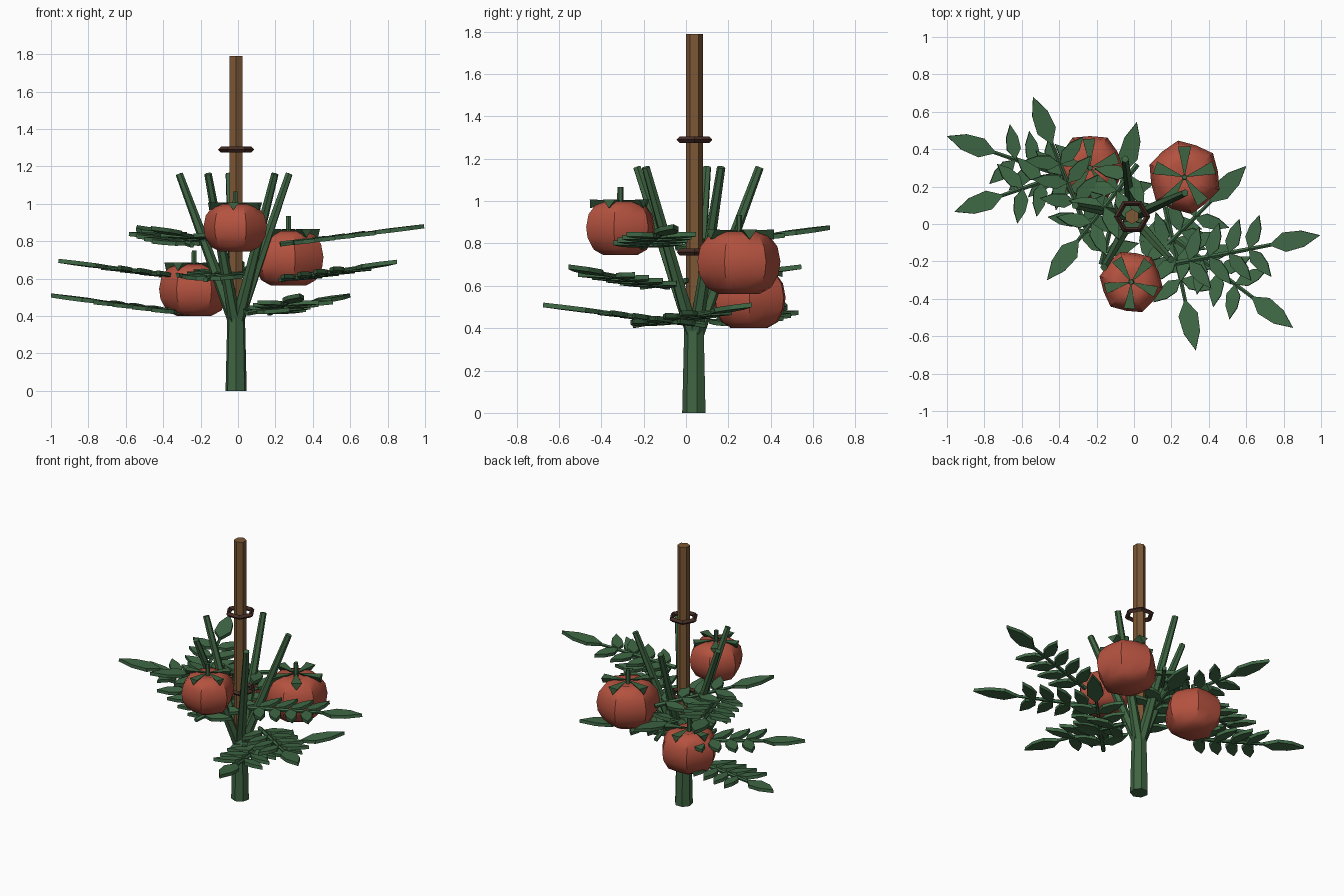
import bpy, bmesh
from math import sin, cos, pi, radians
from mathutils import Vector, Matrix

if "Cube" in bpy.data.objects:
    bpy.data.objects.remove(bpy.data.objects["Cube"])

CX, CY = -0.01, 0.04          # plant axis


def mat(name, rgb):
    m = bpy.data.materials.new(name)
    m.diffuse_color = (*rgb, 1)
    m.use_nodes = True
    m.node_tree.nodes["Principled BSDF"].inputs["Base Color"].default_value = m.diffuse_color
    return m


LEAF = mat("leaf_green", (0.05, 0.14, 0.06))
STEM = mat("stem_green", (0.05, 0.13, 0.055))
RED = mat("fruit_red", (0.46, 0.085, 0.05))
WOOD = mat("wood", (0.20, 0.095, 0.035))
TWINE = mat("twine", (0.06, 0.025, 0.018))


def finish(name, bm, material, smooth=False):
    bmesh.ops.recalc_face_normals(bm, faces=bm.faces)
    me = bpy.data.meshes.new(name)
    bm.to_mesh(me)
    bm.free()
    me.materials.append(material)
    for p in me.polygons:
        p.use_smooth = smooth
    ob = bpy.data.objects.new(name, me)
    bpy.context.collection.objects.link(ob)
    return ob


def rod(bm, a, b, r1, r2, sides=6):
    a, b = Vector(a), Vector(b)
    d = b - a
    m = Matrix.Translation((a + b) / 2) @ d.to_track_quat('Z', 'Y').to_matrix().to_4x4()
    bmesh.ops.create_cone(bm, cap_ends=True, segments=sides, radius1=r1, radius2=r2,
                          depth=d.length, matrix=m)


def loft(bm, rings):
    """Bridge closed rings of points and cap both ends."""
    vs = [[bm.verts.new(p) for p in ring] for ring in rings]
    n = len(vs[0])
    for a, b in zip(vs, vs[1:]):
        for i in range(n):
            j = (i + 1) % n
            bm.faces.new((a[i], a[j], b[j], b[i]))
    bm.faces.new(vs[0][::-1])
    bm.faces.new(vs[-1])


def leaflet(bm, frame, s, angle, length, width):
    m = frame @ Matrix.Translation((s, 0, 0)) @ Matrix.Rotation(angle, 4, 'Z')
    half = [(0.3, 0.5), (0.65, 0.42)]
    outline = ([(0, 0)] + [(u, -v) for u, v in half] + [(1, 0)] + [(u, v) for u, v in half[::-1]])
    loft(bm, [[m @ Vector((u * length, v * width, z)) for u, v in outline]
              for z in (-0.011, 0.011)])


# support stake and its ties
bm = bmesh.new()
rod(bm, (CX, CY, 0.02), (CX, CY, 1.79), 0.04, 0.04)
finish("stake", bm, WOOD)
for i, z in enumerate((0.76, 1.29)):
    bm = bmesh.new()
    rings = 6
    grid = [[bm.verts.new((CX + (0.081 + 0.016 * cos(q * pi / 2)) * cos(a * 2 * pi / rings),
                           CY + (0.081 + 0.016 * cos(q * pi / 2)) * sin(a * 2 * pi / rings),
                           z + 0.016 * sin(q * pi / 2))) for q in range(4)] for a in range(rings)]
    for a in range(rings):
        for q in range(4):
            b, p = (a + 1) % rings, (q + 1) % 4
            bm.faces.new((grid[a][q], grid[b][q], grid[b][p], grid[a][p]))
    finish(f"stake_tie_{i + 1}", bm, TWINE)

# main stem with five spreading branches
bm = bmesh.new()
rod(bm, (CX, CY, 0), (CX, CY, 0.42), 0.058, 0.048, 7)
finish("main_stem", bm, STEM)
for i, ang in enumerate((24, 97, 169, 241, 312)):
    bm = bmesh.new()
    a = radians(ang)
    rod(bm, (CX, CY, 0.34), (CX + 0.31 * cos(a), CY + 0.31 * sin(a), 1.16), 0.034, 0.02)
    finish(f"branch_{i + 1}", bm, STEM)

# compound leaves: tip x, y, z and heading in degrees
LEAVES = [(-1.0, 0.47, 0.51, 161), (0.60, 0.31, 0.51, 45), (0.33, -0.675, 0.51, 282),
          (-0.96, 0.065, 0.695, 199), (0.85, -0.555, 0.69, 323), (0.015, 0.545, 0.69, 76),
          (-0.54, 0.68, 0.875, 112), (0.995, -0.06, 0.88, 11), (-0.465, -0.30, 0.87, 232)]
L, TIP = 0.79, 0.28
for i, (x, y, z, heading) in enumerate(LEAVES):
    bm = bmesh.new()
    f = (Matrix.Translation((x, y, z)) @ Matrix.Rotation(radians(heading), 4, 'Z')
         @ Matrix.Rotation(radians(-7), 4, 'Y') @ Matrix.Translation((-L, 0, 0)))
    rod(bm, f @ Vector((0, 0, 0)), f @ Vector((L - TIP + 0.03, 0, 0)), 0.015, 0.01, 5)
    leaflet(bm, f, L - TIP, 0, TIP, 0.105)
    for k in range(4):
        for side in (-1, 1):
            leaflet(bm, f, 0.07 + 0.11 * k, side * radians(62), 0.19, 0.075)
    finish(f"leaf_{i + 1}", bm, LEAF)

# lobed fruits, each with a five-pointed calyx and a short stalk
PROFILE = [(0.5, -0.75), (0.78, -0.6), (0.96, -0.27), (1.0, 0.03), (0.93, 0.38),
           (0.74, 0.63), (0.45, 0.74), (0.15, 0.66)]
FRUITS = [(-0.015, -0.31, 0.873, 0.17, -10, 50), (0.27, 0.25, 0.71, 0.197, 40, 90),
          (-0.235, 0.30, 0.54, 0.185, 0, 20)]
for i, (x, y, z, r, phase, turn) in enumerate(FRUITS):
    bm = bmesh.new()
    n = 12
    loft(bm, [[(x + r * u * (0.965 + 0.045 * cos(pi * k)) * cos(2 * pi * k / n + radians(phase)),
                y + r * u * (0.965 + 0.045 * cos(pi * k)) * sin(2 * pi * k / n + radians(phase)),
                z + r * v) for k in range(n)] for u, v in PROFILE])
    ob = finish(f"fruit_{i + 1}", bm, RED, True)
    bpy.context.view_layer.objects.active = ob
    ob.select_set(True)
    bpy.ops.object.shade_smooth_by_angle(angle=radians(40))
    ob.select_set(False)

    bm = bmesh.new()
    for k in range(5):
        m = (Matrix.Translation((x, y, z + 0.79 * r))
             @ Matrix.Rotation(radians(turn + 72 * k), 4, 'Z'))
        p = [bm.verts.new(m @ (Vector(c) * r)) for c in
             ((0, 0, -0.02), (0.84, -0.18, 0), (0.84, 0.18, 0), (0.84, 0, -0.24))]
        for tri in ((0, 1, 2), (0, 2, 3), (0, 3, 1), (1, 3, 2)):
            bm.faces.new([p[t] for t in tri])
    rod(bm, (x, y, z + 0.62 * r), (x, y, z + 1.14 * r), 0.016, 0.014)
    finish(f"calyx_{i + 1}", bm, STEM)
